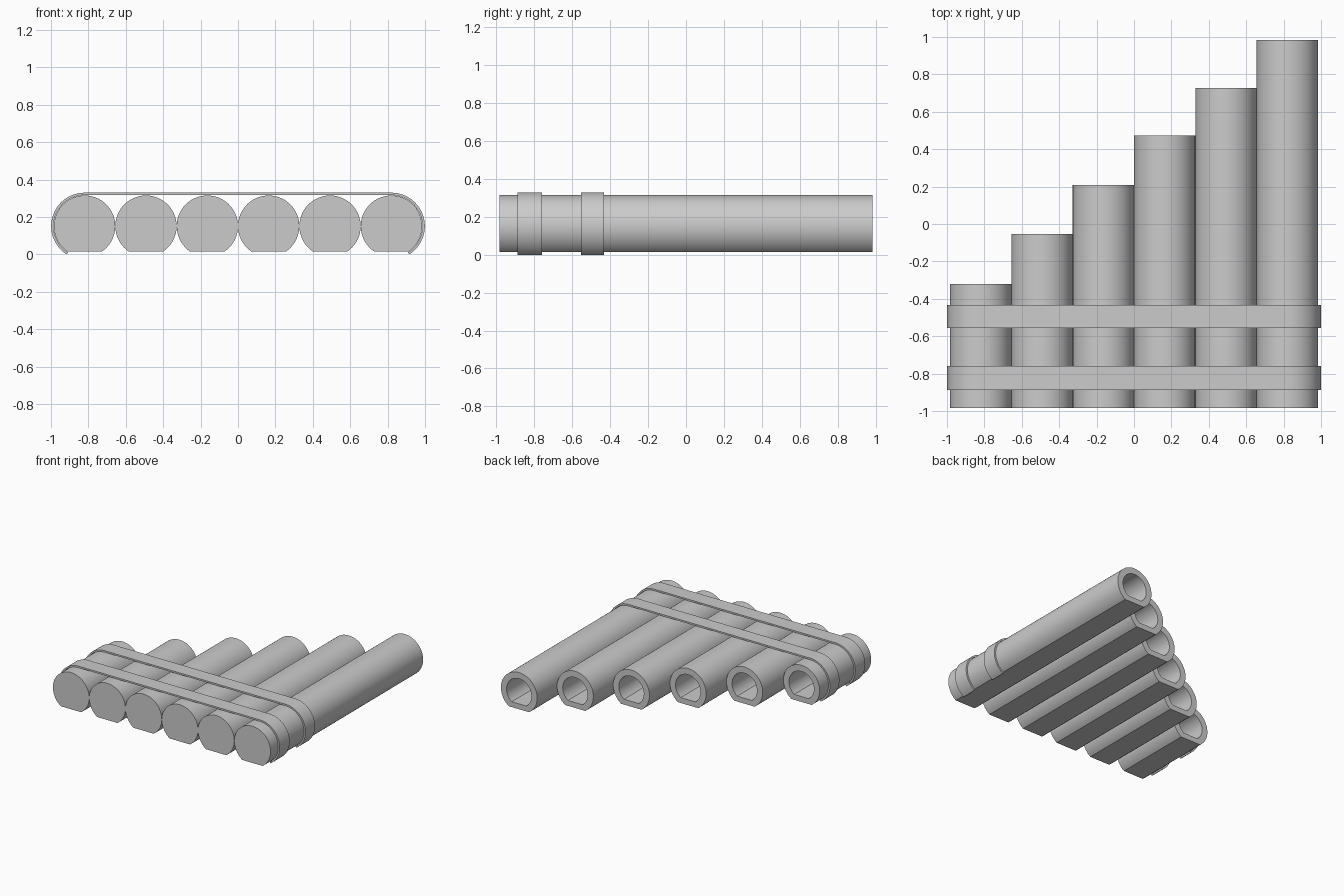
import bpy, bmesh, math

if "Cube" in bpy.data.objects:
    bpy.data.objects.remove(bpy.data.objects["Cube"])

R = 0.164          # pipe radius
CZ = 0.151         # height of the pipe axes
FRONT = -0.985     # closed end of every pipe
N = 48


def finish(bm, name):
    bmesh.ops.recalc_face_normals(bm, faces=bm.faces)
    mesh = bpy.data.meshes.new(name)
    bm.to_mesh(mesh)
    bm.free()
    ob = bpy.data.objects.new(name, mesh)
    bpy.context.collection.objects.link(ob)
    bpy.ops.object.select_all(action='DESELECT')
    ob.select_set(True)
    bpy.context.view_layer.objects.active = ob
    bpy.ops.object.shade_smooth_by_angle(angle=math.radians(30))
    return ob


def arc(cx, r, a0, a1, n):
    return [(cx + r * math.cos(a0 + (a1 - a0) * i / n),
             CZ + r * math.sin(a0 + (a1 - a0) * i / n)) for i in range(n + 1)]


def bridge(bm, a, b):
    for i in range(len(a)):
        j = (i + 1) % len(a)
        bm.faces.new((a[i], a[j], b[j], b[i]))


# Flat-bottomed pipe, open at the back and closed at the front
def pipe(name, cx, back):
    bm = bmesh.new()

    def ring(r, flat, y):
        s = math.asin(flat / r)
        return [bm.verts.new((x, y, z)) for x, z in arc(cx, r, -s, math.pi + s, N)]

    rings = [ring(R, 0.136, FRONT), ring(R, 0.136, back),
             ring(0.113, 0.092, back), ring(0.113, 0.092, FRONT + 0.05)]
    for a, b in zip(rings, rings[1:]):
        bridge(bm, a, b)
    bm.faces.new(rings[0])
    bm.faces.new(rings[-1])
    return finish(bm, name)


# Thin strap over the top, curling round the two outer pipes
def strap(name, y0, y1):
    bm = bmesh.new()
    end = math.asin(CZ / 0.179)

    def path(r):
        return (arc(0.82, r, -end, math.pi / 2, 28)
                + arc(-0.82, r, math.pi / 2, math.pi + end, 28))

    outer, inner = path(0.179), path(0.166)
    rows = [[bm.verts.new((x, y, z)) for x, z in p]
            for p, y in ((outer, y0), (outer, y1), (inner, y1), (inner, y0))]
    for k in range(len(outer) - 1):
        for a, b in zip(rows, rows[1:] + rows[:1]):
            bm.faces.new((a[k], a[k + 1], b[k + 1], b[k]))
    for k in (0, -1):
        bm.faces.new([r[k] for r in rows])
    return finish(bm, name)


for i, back in enumerate((-0.32, -0.053, 0.208, 0.472, 0.728, 0.985)):
    pipe(f"pipe_{i + 1}", -0.82 + i * 0.328, back)

strap("front_strap", -0.888, -0.76)
strap("back_strap", -0.555, -0.432)
